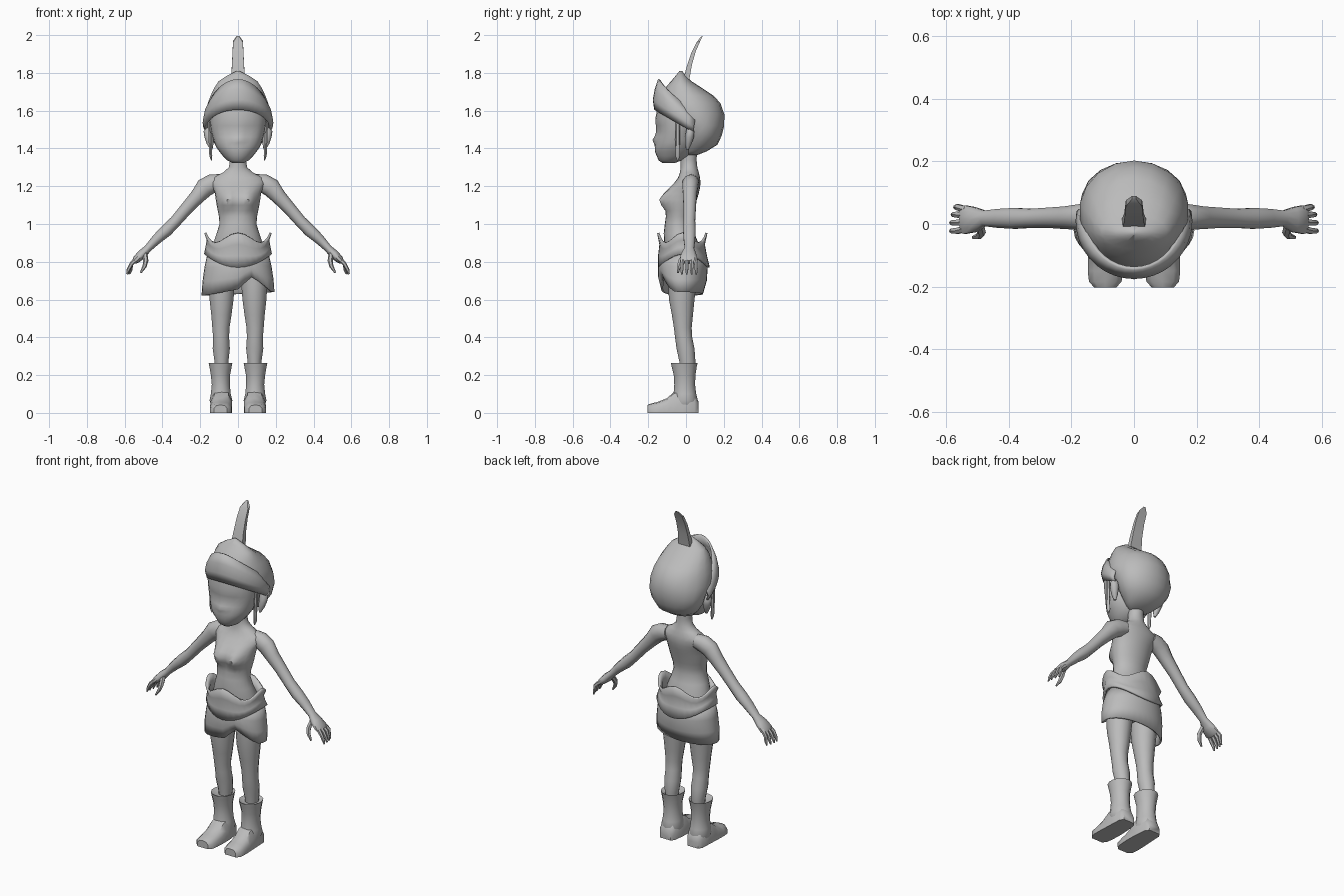
import bpy, bmesh, math
from mathutils import Vector

grey = bpy.data.materials.new("plain_grey")
grey.diffuse_color = (0.5, 0.5, 0.5, 1)


def skin(name, rings, closed=True, caps=True, mirror=False, thick=0, angle=50):
    """Join rings of points into a surface."""
    bm = bmesh.new()
    rows = [[bm.verts.new(p) for p in ring] for ring in rings]
    n = len(rows[0])
    for a, b in zip(rows, rows[1:]):
        for i in range(n if closed else n - 1):
            j = (i + 1) % n
            bm.faces.new((a[i], a[j], b[j], b[i]))
    if caps:
        bm.faces.new(rows[0][::-1])
        bm.faces.new(rows[-1])
    bmesh.ops.recalc_face_normals(bm, faces=bm.faces)
    mesh = bpy.data.meshes.new(name)
    bm.to_mesh(mesh)
    bm.free()
    mesh.materials.append(grey)
    ob = bpy.data.objects.new(name, mesh)
    bpy.context.collection.objects.link(ob)
    bpy.ops.object.select_all(action='DESELECT')
    ob.select_set(True)
    bpy.context.view_layer.objects.active = ob
    bpy.ops.object.shade_smooth_by_angle(angle=math.radians(angle))
    if thick:
        m = ob.modifiers.new("thickness", 'SOLIDIFY')
        m.thickness = thick
        m.offset = 0
    if mirror:
        m = ob.modifiers.new("mirror", 'MIRROR')
        m.use_mirror_merge = False
    return ob


def stack(name, rings, n=16, shape=None, **kw):
    """Loft of level ovals given as (z, x0, x1, y0, y1)."""
    out = []
    for z, x0, x1, y0, y1 in rings:
        ring = []
        for i in range(n):
            t = 2 * math.pi * i / n
            p = Vector(((x0 + x1) / 2 + (x1 - x0) / 2 * math.sin(t),
                        (y0 + y1) / 2 - (y1 - y0) / 2 * math.cos(t), z))
            if shape and math.cos(t) > 0:
                p.y -= shape(p)
            ring.append(p)
        out.append(ring)
    return skin(name, out, **kw)


def even(rings):
    return [(z, -r, r, a, b) for z, r, a, b in rings]


def tube(name, path, n=10, **kw):
    """Limb along a path of (x, y, z, half width, half depth)."""
    pts = [Vector(p[:3]) for p in path]
    out = []
    for i, p in enumerate(path):
        d = (pts[min(i + 1, len(pts) - 1)] - pts[max(i - 1, 0)]).normalized()
        u = d.cross(Vector((0, 1, 0))).normalized()
        v = d.cross(u)
        out.append([pts[i] + u * p[3] * math.cos(2 * math.pi * k / n)
                    + v * p[4] * math.sin(2 * math.pi * k / n) for k in range(n)])
    return skin(name, out, **kw)


def lerp(table, x):
    for (a, u), (b, v) in zip(table, table[1:]):
        if x <= b:
            return u + (v - u) * max(0, x - a) / (b - a)
    return table[-1][1]


def shell(name, rows, height, angles, closed, thick):
    """Garment wall: rows of (half width, y0, y1), height(t, f) gives z."""
    out = []
    for k, (r, y0, y1) in enumerate(rows):
        f = k / (len(rows) - 1)
        out.append([(r * math.sin(t), (y0 + y1) / 2 - (y1 - y0) / 2 * math.cos(t),
                     height(t, f)) for t in angles])
    return skin(name, out, closed=closed, caps=False, thick=thick)


# Torso and neck, with the bust as two soft bumps
def bust(p):
    return 0.055 * sum(math.exp(-((p.x - s * 0.055) / 0.045) ** 2
                                - ((p.z - 1.125) / 0.05) ** 2) for s in (-1, 1))


stack("torso", even([
    (.80, .14, -.11, .08), (.90, .13, -.115, .065), (.95, .113, -.118, .045),
    (1.0, .098, -.112, .032), (1.04, .101, -.105, .035), (1.07, .107, -.10, .042),
    (1.10, .113, -.098, .05), (1.13, .118, -.098, .058), (1.16, .122, -.095, .067),
    (1.19, .132, -.083, .074), (1.22, .145, -.06, .077), (1.245, .135, -.042, .074),
    (1.272, .08, -.032, .068), (1.30, .048, -.028, .06), (1.34, .042, -.028, .056),
    (1.40, .045, -.03, .06)]), n=24, shape=bust)


# Face with a small nose and shallow eye sockets
def features(p):
    nose = 0.016 * math.exp(-(p.x / 0.02) ** 2 - ((p.z - 1.445) / 0.018) ** 2)
    eyes = sum(math.exp(-((p.x - s * 0.06) / 0.03) ** 2
                        - ((p.z - 1.495) / 0.03) ** 2) for s in (-1, 1))
    return nose - 0.01 * eyes


stack("face", even([
    (1.323, .03, -.125, -.06), (1.337, .058, -.145, -.02), (1.36, .08, -.155, .02),
    (1.385, .1, -.165, .04), (1.41, .117, -.165, .05), (1.43, .125, -.163, .055),
    (1.445, .13, -.162, .06), (1.46, .134, -.16, .06), (1.49, .142, -.158, .07),
    (1.52, .147, -.16, .08), (1.56, .15, -.162, .08), (1.62, .152, -.15, .08)]),
    n=24, shape=features)

# Rounded hair dome
stack("hair_dome", even([
    (1.365, .05, .0, .06), (1.385, .085, -.01, .11), (1.42, .122, -.02, .167),
    (1.47, .155, -.03, .19), (1.52, .168, -.05, .202), (1.58, .176, -.13, .203),
    (1.64, .162, -.145, .182), (1.68, .147, -.13, .145), (1.72, .128, -.11, .085),
    (1.755, .105, -.08, .03), (1.785, .06, -.055, .0), (1.81, .008, -.035, -.02)]), n=18)

# Headband wrapping the brow and rising to a front point
brow = [math.radians(a) for a in range(-100, 101, 10)]


def band_height(t, f):
    low = 1.605 - 0.1 * (1 - math.cos(t))
    high = 1.69 + 0.075 * max(0, math.cos(t)) ** 3 - 0.09 * (1 - math.cos(t)) ** 2
    return low + (high - low) * f


shell("headband", [(.168, -.162, .18), (.181, -.17, .19), (.174, -.16, .19),
                   (.152, -.142, .18)], band_height, brow, False, .012)

# Feather
skin("feather", [[(sx * w, y + sy * d, z + sy * d * .4) for sx, sy in
                  ((-1, -1), (1, -1), (1, 1), (-1, 1))]
                 for z, y, w, d in ((1.76, .0, .038, .018), (1.84, .018, .032, .014),
                                    (1.91, .04, .029, .012), (1.965, .066, .026, .01),
                                    (1.994, .084, .007, .005))], angle=35)

# Ears and hanging side locks
stack("ears", [(1.395, .135, .148, .0, .015), (1.425, .13, .166, -.005, .03),
               (1.46, .13, .178, -.005, .042), (1.49, .13, .182, .0, .044),
               (1.512, .14, .17, .005, .03)], n=8, mirror=True)
stack("side_locks", [(1.337, .138, .143, -.047, -.04), (1.36, .135, .153, -.056, -.032),
                     (1.45, .139, .157, -.057, -.032), (1.54, .143, .16, -.055, -.03)],
      n=6, mirror=True)

# Arms
tube("arms", [(.09, .03, 1.225, .04, .04), (.135, .025, 1.215, .05, .045),
              (.175, .022, 1.193, .051, .042), (.215, .02, 1.145, .04, .038),
              (.27, .02, 1.085, .034, .034), (.33, .018, 1.015, .031, .032),
              (.38, .018, .965, .033, .035), (.43, .018, .92, .027, .032),
              (.478, .018, .87, .02, .026), (.51, .014, .838, .025, .042),
              (.54, .014, .81, .02, .048), (.552, .014, .798, .012, .044)], mirror=True)

# Fingers and thumb
for k, (y, reach) in enumerate(((.054, -.01), (.03, -.002), (.004, .003), (-.022, .003))):
    tube("finger_%d" % (k + 1), [(.538, .014 + (y - .014) * .8, .815, .012, .012),
                                 (.565, y, .787, .011, .011),
                                 (.578 + reach, y, .757, .009, .009),
                                 (.585 + reach, y, .734, .004, .005)], n=6, mirror=True)
tube("thumb", [(.493, -.004, .84, .014, .016), (.488, -.028, .805, .014, .014),
               (.495, -.038, .775, .011, .011), (.515, -.043, .742, .005, .005)],
     n=6, mirror=True)

# Belt wrap and uneven skirt
around = [2 * math.pi * i / 32 for i in range(32)]


def belt_height(t, f):
    top = 0.927 + 0.026 * math.cos(4 * t)
    low = 0.805 - 0.035 * math.cos(2 * t)
    return top + (low - top) * f


HEM = [(-.19, .62), (-.12, .632), (0, .655), (.07, .722), (.12, .69), (.18, .64)]


def skirt_height(t, f):
    x, c = 0.19 * math.sin(t), math.cos(t)
    low = lerp(HEM, x) if c > 0 else 0.63 + 0.05 * x
    return 0.84 + (low - 0.84) * f


shell("belt_wrap", [(.173, -.147, .108), (.16, -.135, .094), (.166, -.142, .105),
                    (.174, -.142, .12)], belt_height, around, True, .012)
shell("skirt", [(.158, -.128, .1), (.173, -.142, .11), (.183, -.142, .105),
                (.188, -.126, .085)], skirt_height, around, True, .01)
stack("hips", even([(.70, .10, -.07, .05), (.74, .155, -.1, .075), (.86, .15, -.115, .08)]))

# Legs
stack("legs", [(.78, .012, .16, -.1, .07), (.68, .016, .157, -.095, .055),
               (.60, .022, .152, -.09, .045), (.52, .033, .143, -.075, .037),
               (.45, .044, .137, -.064, .03), (.40, .046, .133, -.058, .033),
               (.34, .042, .135, -.05, .045), (.27, .05, .125, -.035, .05),
               (.20, .055, .12, -.03, .04)], n=14, mirror=True)

# Boot shafts with flared cuffs
stack("boot_shafts", [(.04, .038, .142, -.07, .055), (.065, .028, .152, -.072, .063),
                      (.10, .037, .145, -.066, .054), (.15, .042, .14, -.062, .048),
                      (.20, .041, .145, -.065, .05), (.245, .032, .153, -.076, .057),
                      (.265, .028, .157, -.08, .062), (.25, .05, .13, -.05, .05)],
      n=14, mirror=True, angle=60)

# Boot feet, lofted from heel to toe
SOLE = ((-1, 0), (-1, .55), (-.65, .92), (0, 1), (.65, .92), (1, .55), (1, 0))
skin("boot_feet", [[(cx + w * u, y, h * v) for u, v in SOLE] for y, cx, w, h in (
    (.066, .09, .035, .06), (.045, .09, .05, .09), (-.02, .088, .055, .125),
    (-.065, .088, .057, .11), (-.10, .089, .058, .078), (-.15, .091, .057, .058),
    (-.185, .092, .052, .05), (-.203, .092, .035, .042))], mirror=True, angle=45)
